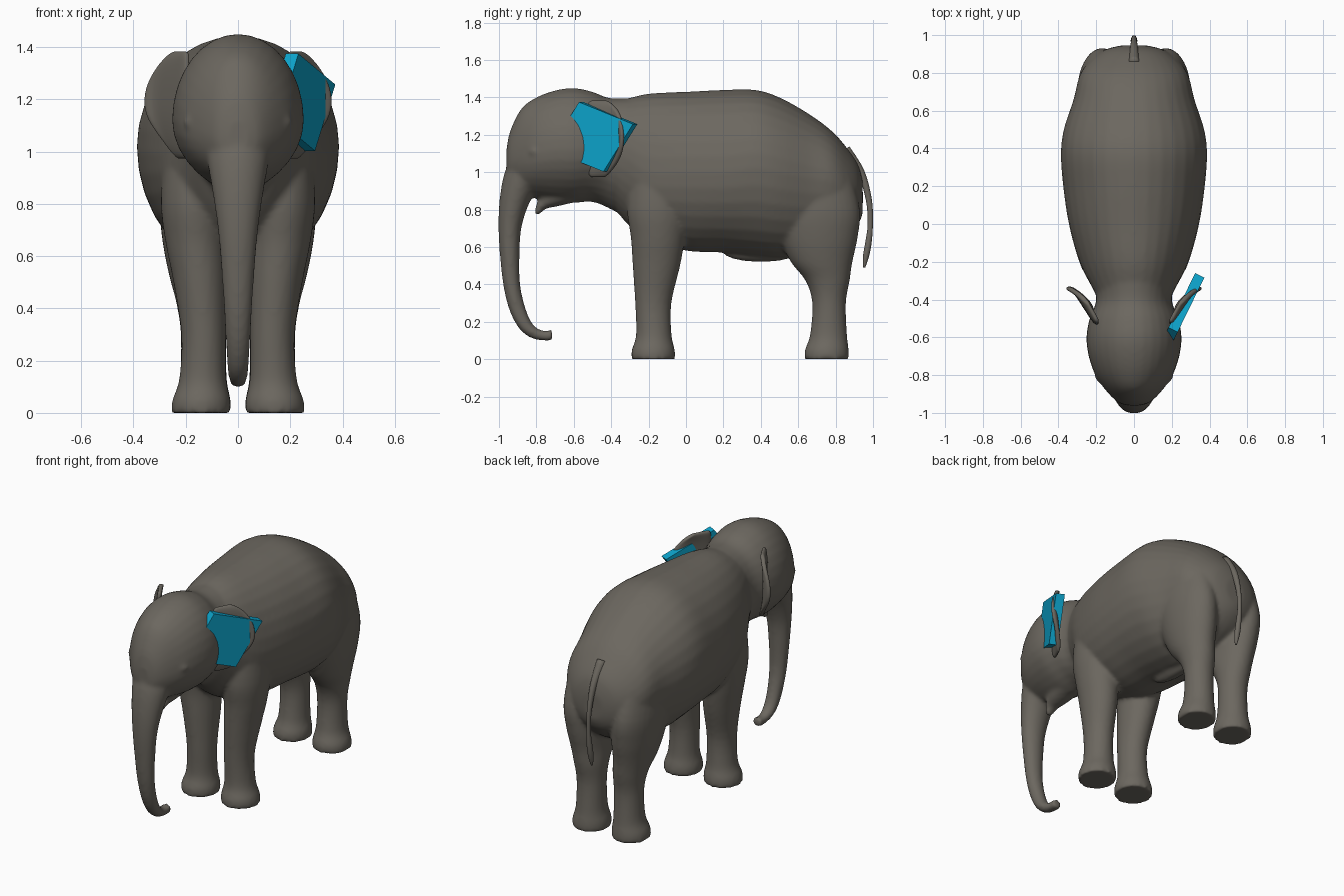
import bpy, bmesh, math
from mathutils import Vector

if "Cube" in bpy.data.objects:
    bpy.data.objects.remove(bpy.data.objects["Cube"])


def material(name, rgb):
    m = bpy.data.materials.new(name)
    m.diffuse_color = (*rgb, 1)
    m.use_nodes = True
    m.node_tree.nodes["Principled BSDF"].inputs["Base Color"].default_value = m.diffuse_color
    return m


GREY = material("warm grey hide", (0.15, 0.137, 0.116))
BLUE = material("bright blue", (0.004, 0.37, 0.60))


def add_object(name, bm, mat, smooth=True):
    bmesh.ops.recalc_face_normals(bm, faces=bm.faces[:])
    me = bpy.data.meshes.new(name)
    bm.to_mesh(me)
    bm.free()
    for p in me.polygons:
        p.use_smooth = smooth
    me.materials.append(mat)
    ob = bpy.data.objects.new(name, me)
    bpy.context.collection.objects.link(ob)
    return ob


def densify(rows, steps=4):
    """Catmull-Rom spline through rows of numbers."""
    out = []
    for i in range(len(rows) - 1):
        p0, p1 = rows[max(i - 1, 0)], rows[i]
        p2, p3 = rows[i + 1], rows[min(i + 2, len(rows) - 1)]
        for s in range(steps):
            t = s / steps
            out.append([0.5 * (2 * b + (c - a) * t + (2 * a - 5 * b + 4 * c - d) * t * t
                               + (3 * b - a - 3 * c + d) * t ** 3)
                        for a, b, c, d in zip(p0, p1, p2, p3)])
    return out + [list(rows[-1])]


def loft(bm, rings):
    vs = [[bm.verts.new(p) for p in r] for r in rings]
    n = len(vs[0])
    for a, b in zip(vs, vs[1:]):
        for i in range(n):
            j = (i + 1) % n
            bm.faces.new((a[i], a[j], b[j], b[i]))
    bm.faces.new(vs[0])
    bm.faces.new(vs[-1][::-1])


ANGLES = [2 * math.pi * i / 32 for i in range(32)]


def hull(bm, rows, taper=1.0):
    """Egg sections along y: (y, top, bottom, half width, height of widest point)."""
    rings = []
    for y, top, bot, hw, zw in densify(rows):
        ring = []
        for a in ANGLES:
            c, s = math.cos(a), math.sin(a)
            e = 1.0 if s >= 0 else taper
            x = math.copysign(abs(c) ** e, c) * hw
            ring.append((x, y, zw + s * ((top - zw) if s >= 0 else (zw - bot))))
        rings.append(ring)
    loft(bm, rings)


def leg(bm, side, rows):
    """Oval sections up z: (z, x, y, x radius, y radius)."""
    loft(bm, [[(side * (x + rx * math.cos(a)), y + ry * math.sin(a), max(z, 0)) for a in ANGLES]
              for z, x, y, rx, ry in densify(rows)])


def tube(bm, rows):
    """Oval tube in the middle plane: (y, z, x radius, depth radius)."""
    pts = densify(rows)
    rings = []
    for i, (y, z, rx, rd) in enumerate(pts):
        a, b = pts[max(i - 1, 0)], pts[min(i + 1, len(pts) - 1)]
        t = Vector((b[0] - a[0], b[1] - a[1])).normalized()
        rings.append([(rx * math.cos(k), y - t.y * rd * math.sin(k), z + t.x * rd * math.sin(k))
                      for k in ANGLES])
    loft(bm, rings)


def blob(bm, centre, size):
    vs = bmesh.ops.create_uvsphere(bm, u_segments=20, v_segments=12, radius=1)["verts"]
    for v in vs:
        v.co = Vector([c + s * k for c, s, k in zip(centre, size, v.co)])


# Body: torso, head, trunk, lip, legs, fused into one skin
bm = bmesh.new()
hull(bm, [(-.42, 1.38, .88, .18, 1.1), (-.33, 1.39, .74, .225, 1.08), (-.2, 1.42, .64, .29, 1.0),
          (0, 1.43, .58, .345, 1.0), (.2, 1.44, .57, .375, 1.0), (.37, 1.44, .55, .387, 1.02),
          (.5, 1.40, .54, .372, 1.0), (.66, 1.31, .55, .32, .97), (.78, 1.22, .6, .29, .95),
          (.86, 1.13, .65, .24, .9), (.92, 1.04, .72, .16, .88), (.945, .95, .78, .07, .87)])
hull(bm, [(-.96, 1.12, .98, .04, 1.05), (-.94, 1.22, .93, .09, 1.06), (-.88, 1.34, .88, .15, 1.08),
          (-.8, 1.40, .86, .205, 1.1), (-.7, 1.437, .84, .24, 1.12), (-.6, 1.45, .835, .252, 1.12),
          (-.5, 1.43, .84, .235, 1.13), (-.4, 1.395, .8, .2, 1.13), (-.25, 1.4, .72, .22, 1.1)],
     taper=1.4)
tube(bm, [(-.84, 1.05, .13, .1), (-.885, .95, .115, .095), (-.922, .83, .095, .077),
          (-.942, .7, .077, .061), (-.942, .55, .064, .052), (-.932, .4, .054, .045),
          (-.905, .28, .047, .043), (-.865, .19, .042, .038), (-.82, .145, .037, .032),
          (-.77, .127, .033, .027), (-.715, .128, .032, .03)])
tube(bm, [(-.6, .9, .09, .06), (-.7, .865, .07, .05), (-.765, .83, .045, .032), (-.8, .775, .02, .013)])
blob(bm, (0, .4, .57), (.05, .2, .05))
for side in (-1, 1):
    leg(bm, side, [(0, .142, -.175, .113, .116), (.05, .14, -.175, .111, .115),
                   (.13, .135, -.172, .09, .095), (.3, .132, -.175, .085, .097),
                   (.5, .145, -.158, .102, .127), (.65, .16, -.15, .117, .145),
                   (.8, .165, -.15, .13, .165), (1.0, .165, -.15, .12, .15)])
    leg(bm, side, [(0, .14, .753, .112, .118), (.05, .138, .753, .11, .117),
                   (.13, .133, .762, .09, .099), (.3, .132, .765, .087, .09),
                   (.42, .138, .757, .098, .118), (.52, .15, .725, .112, .165),
                   (.65, .16, .71, .128, .208), (.8, .17, .7, .13, .23), (1.0, .17, .68, .11, .2)])
    blob(bm, (side * .178, -.8, 1.11), (.03, .04, .03))  # eye bump
body = add_object("body", bm, GREY)
mod = body.modifiers.new("fuse", 'REMESH')
mod.mode = 'VOXEL'
mod.voxel_size = 0.012
mod.use_smooth_shade = True
mod = body.modifiers.new("soften", 'SMOOTH')
mod.factor = 0.5
mod.iterations = 6

# Tail with a small tuft
bm = bmesh.new()
tube(bm, [(.85, 1.12, .03, .03), (.935, 1.0, .02, .02), (.978, .85, .014, .016),
          (.985, .72, .012, .014), (.975, .62, .017, .017), (.962, .55, .016, .016),
          (.952, .49, .005, .006)])
add_object("tail", bm, GREY)

# Ears: thin sheets swept back from the head, with an outward-curled rim
EAR = [(1.385, -.52, -.42, .24), (1.34, -.53, -.36, .30), (1.25, -.54, -.315, .335),
       (1.14, -.54, -.31, .34), (1.05, -.53, -.36, .29), (.97, -.52, -.43, .225)]
for side, name in ((-1, "left_ear"), (1, "right_ear")):
    bm = bmesh.new()
    grid = []
    for k, (z, y0, y1, x1) in enumerate(EAR):
        row = []
        for u in (0, .3, .6, .85, 1):
            curl = .025 * (u == 1) * (1 < k < 4)
            x = .19 + (x1 - .19) * u + curl
            y = y0 + (y1 - y0) * u - curl
            row.append(bm.verts.new((side * x, y, z)))
        grid.append(row)
    for a, b in zip(grid, grid[1:]):
        for i in range(4):
            bm.faces.new((a[i], a[i + 1], b[i + 1], b[i]))
    ear = add_object(name, bm, GREY)
    mod = ear.modifiers.new("thickness", 'SOLIDIFY')
    mod.thickness = 0.028
    mod.offset = 0
    mod = ear.modifiers.new("round", 'SUBSURF')
    mod.levels = mod.render_levels = 2

# Blue tag plate lying along one ear
bm = bmesh.new()
corners = [(-.56, 1.375), (-.272, 1.257), (-.43, 1.003), (-.718, 1.12)]
half = Vector((.9, -.44, 0)) * .027
mid = [Vector((.207 + (y + .56) * .49, y, z)) for y, z in corners]
loft(bm, [[p - half for p in mid], [p + half for p in mid]])
add_object("ear_tag", bm, BLUE, smooth=False)
